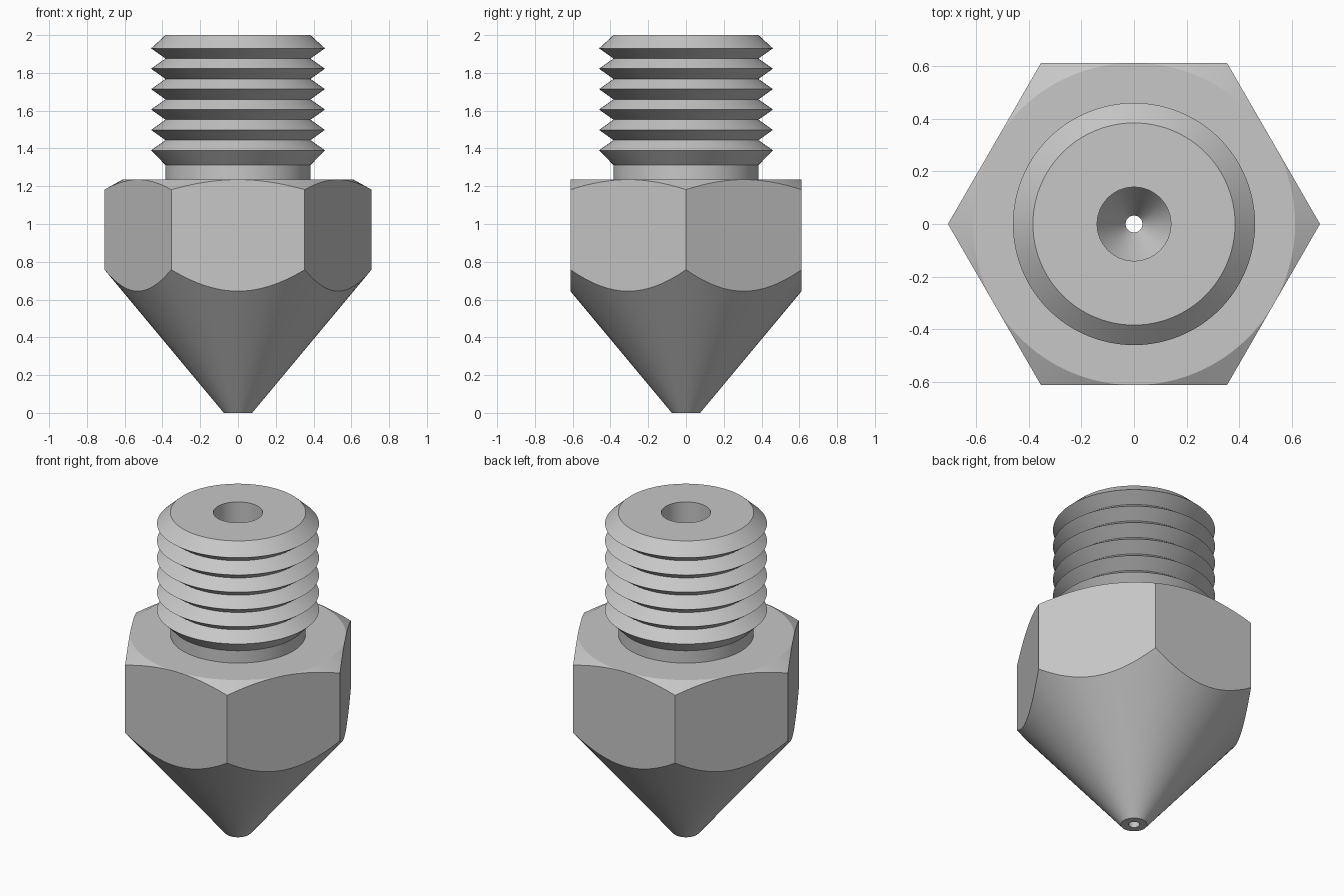
import bpy, bmesh
from math import cos, sin, pi, radians

cube = bpy.data.objects.get("Cube")
if cube:
    bpy.data.objects.remove(cube, do_unlink=True)

SEGMENTS = 96
FLAT = 0.612      # centre to hexagon flat
NECK = 0.384      # neck and thread root radius
CREST = 0.46      # thread crest radius
TIP = 0.075       # outer radius of the tip
HOLE = 0.032      # outlet radius
BORE = 0.14       # inlet radius
SEAT = 1.235      # top of the hexagon

metal = bpy.data.materials.new("grey_metal")
metal.use_nodes = True
grey = (0.57, 0.57, 0.57, 1)
metal.diffuse_color = grey
metal.node_tree.nodes["Principled BSDF"].inputs["Base Color"].default_value = grey


def revolve(name, profile):
    """Spin profile(angle) -> [(radius, z), ...] around the z axis."""
    bm = bmesh.new()
    columns = []
    for i in range(SEGMENTS):
        a = 2 * pi * i / SEGMENTS
        columns.append([bm.verts.new((r * cos(a), r * sin(a), z))
                        for r, z in profile(a)])
    for i, col in enumerate(columns):
        nxt = columns[(i + 1) % SEGMENTS]
        for j in range(len(col) - 1):
            bm.faces.new((col[j], nxt[j], nxt[j + 1], col[j + 1]))
    bmesh.ops.remove_doubles(bm, verts=bm.verts, dist=1e-5)
    mesh = bpy.data.meshes.new(name)
    bm.to_mesh(mesh)
    bm.free()
    mesh.materials.append(metal)
    ob = bpy.data.objects.new(name, mesh)
    bpy.context.collection.objects.link(ob)
    return ob


# Hexagonal body: a cone below and a chamfer above, both trimmed by the flats
def hex_profile(a):
    r = FLAT / cos(a % (pi / 3) - pi / 6)
    return [(HOLE, 0), (TIP, 0), (r, 1.2 * (r - TIP)),
            (r, SEAT - 0.56 * (r - FLAT)), (FLAT, SEAT), (NECK, SEAT)]


# Threaded shank: neck, then six V-shaped rings, then the flat top
def thread_profile(a):
    points = [(NECK, SEAT), (NECK, 1.312)]
    for k in range(6):
        crest = 1.39 + 0.108 * k
        points += [(CREST, crest), (NECK, crest + 0.054)]
    points[-1] = (NECK, 2)
    return points + [(BORE, 2)]


# Bore: straight channel narrowing to the outlet
def bore_profile(a):
    return [(BORE, 2), (BORE, 0.3), (HOLE, 0.12), (HOLE, 0)]


parts = [revolve("hex_body", hex_profile),
         revolve("threaded_shank", thread_profile),
         revolve("bore", bore_profile)]

bpy.ops.object.select_all(action="DESELECT")
for ob in parts:
    ob.select_set(True)
bpy.context.view_layer.objects.active = parts[0]
bpy.ops.object.shade_smooth_by_angle(angle=radians(25))
